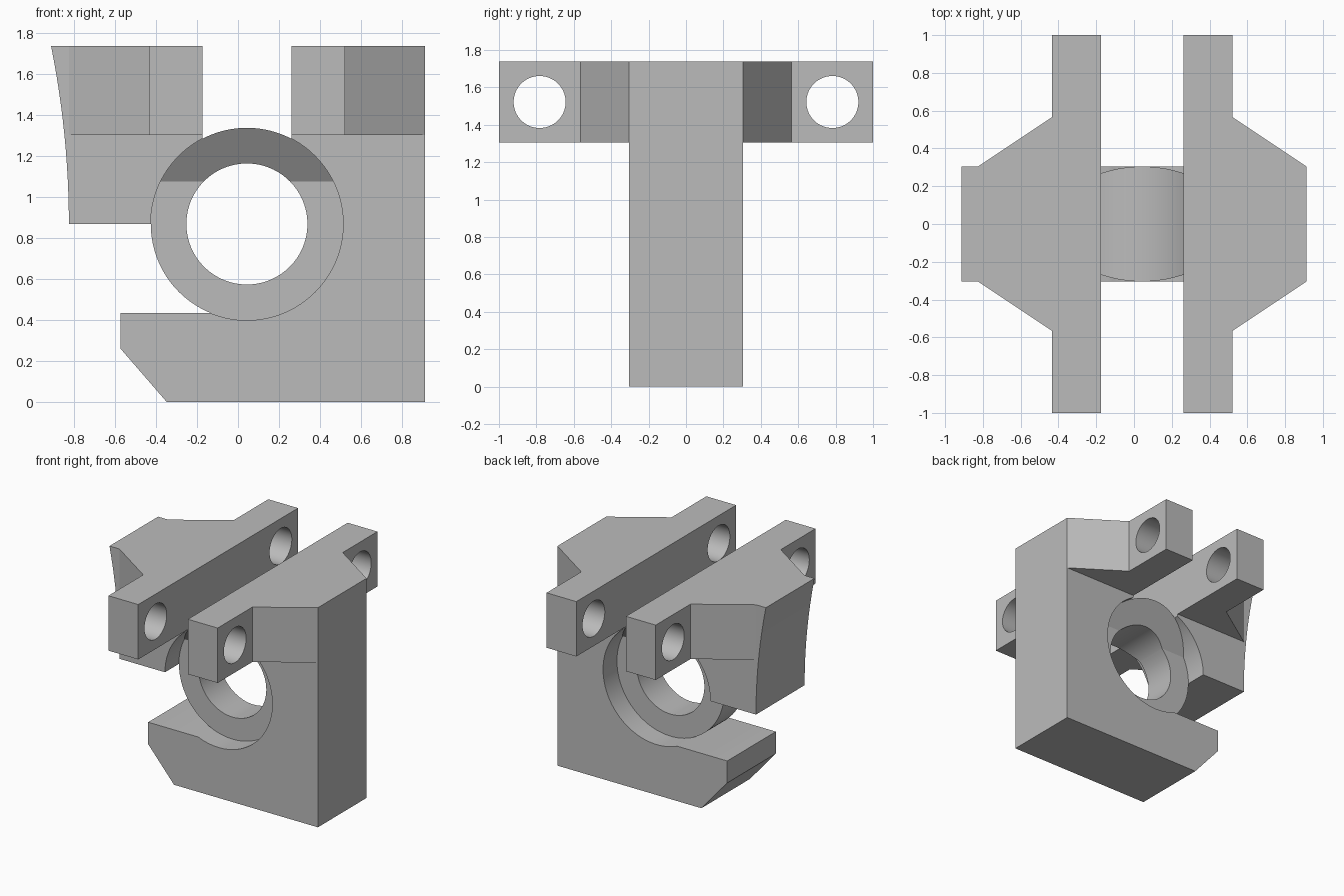
import bpy, bmesh
from math import sin, cos, asin, acos, pi
from mathutils import Vector, Matrix

cube = bpy.data.objects.get("Cube")
if cube:
    bpy.data.objects.remove(cube, do_unlink=True)

U = 2 / 46                      # one design unit
CX, CZ = U, 20 * U              # bore centre
R_SEAT, R_BORE = 10.8 * U, 6.8 * U
HALF, WEB = 7 * U, 3 * U        # half thickness of the body and of the bearing web
TOP = 40 * U

grey = bpy.data.materials.new("plain grey")
grey.use_nodes = True
grey.diffuse_color = (0.5, 0.5, 0.5, 1)
grey.node_tree.nodes["Principled BSDF"].inputs["Base Color"].default_value = (0.5, 0.5, 0.5, 1)


def to_object(name, bm):
    bmesh.ops.recalc_face_normals(bm, faces=bm.faces[:])
    mesh = bpy.data.meshes.new(name)
    bm.to_mesh(mesh)
    bm.free()
    mesh.materials.append(grey)
    obj = bpy.data.objects.new(name, mesh)
    bpy.context.collection.objects.link(obj)
    return obj


def prism(name, points, offset):
    """Extrude a closed outline of 3D points along an offset."""
    bm = bmesh.new()
    face = bm.faces.new([bm.verts.new(p) for p in points])
    new = bmesh.ops.extrude_face_region(bm, geom=[face])["geom"]
    bmesh.ops.translate(bm, vec=offset, verts=[v for v in new if isinstance(v, bmesh.types.BMVert)])
    return to_object(name, bm)


def rod(radius, length, centre, axis, segments=96):
    bm = bmesh.new()
    turn = Matrix.Rotation(pi / 2, 4, axis)
    bmesh.ops.create_cone(bm, cap_ends=True, segments=segments, radius1=radius, radius2=radius,
                          depth=length, matrix=Matrix.Translation(centre) @ turn)
    return bm


def combine(target, tool, operation):
    mod = target.modifiers.new(tool.name, "BOOLEAN")
    mod.operation, mod.solver, mod.object = operation, "EXACT", tool
    tool.hide_render = True
    bpy.context.view_layer.objects.active = target
    bpy.ops.object.modifier_apply(modifier=mod.name)
    bpy.data.objects.remove(tool, do_unlink=True)


def arc(start, end, steps):
    return [(CX + R_SEAT * cos(a), CZ + R_SEAT * sin(a))
            for a in (start + (end - start) * i / steps for i in range(steps + 1))]


# Body outline: foot, tall back, slot over the seat, curved clamp arm, side opening
slot = acos(5 * U / R_SEAT)
outline = [(-8 * U, 0), (21 * U, 0), (21 * U, TOP), (6 * U, TOP)]
outline += arc(slot, pi - slot, 20)
outline += [(-4 * U, TOP)]
outline += [(-19 * U - 2 * U * (1 - i / 12) ** 2, TOP - CZ * i / 12) for i in range(13)]
outline += arc(pi, pi + asin(10 * U / R_SEAT), 24)
outline += [(-13.2 * U, 10 * U), (-13.2 * U, 6 * U)]
body = prism("clamp_body", [(x, -HALF, z) for x, z in outline], (0, 2 * HALF, 0))

# Bolt bars with tapered wings, mirrored about the bore
for side, name in ((1, "left_bar"), (-1, "right_bar")):
    half = [(5, 23), (11, 23), (11, 13), (20, 7)]
    half += [(x, -y) for x, y in reversed(half)]
    bar = prism(name, [(CX + side * x * U, y * U, 30 * U) for x, y in half], (0, 0, 10 * U))
    combine(body, bar, "UNION")

# Bearing recesses on both faces, each with a sloped roof
for side in (-1, 1):
    depth = HALF + 0.02 - WEB
    bm = rod(R_SEAT + 0.0006, depth, (CX, side * (WEB + depth / 2), CZ), "X", 128)
    roof = Vector((0, side * WEB, CZ + R_SEAT - 6 * U))
    normal = Vector((0, -side * 6, 4))
    bmesh.ops.bisect_plane(bm, geom=bm.verts[:] + bm.edges[:] + bm.faces[:], plane_co=roof,
                           plane_no=normal, clear_outer=True)
    bmesh.ops.holes_fill(bm, edges=[e for e in bm.edges if e.is_boundary])
    combine(body, to_object("recess_cutter", bm), "DIFFERENCE")

# Through bore and bolt holes
combine(body, to_object("bore_cutter", rod(R_BORE, 1, (CX, 0, CZ), "X")), "DIFFERENCE")
for side in (-1, 1):
    bolt = rod(3.2 * U, 3, (0, side * 18 * U, 35 * U), "Y", 64)
    combine(body, to_object("bolt_cutter", bolt), "DIFFERENCE")

# Smooth round walls, keep machined edges crisp
for obj in bpy.context.selected_objects:
    obj.select_set(False)
body.select_set(True)
bpy.context.view_layer.objects.active = body
bpy.ops.object.shade_smooth_by_angle(angle=pi / 6)
